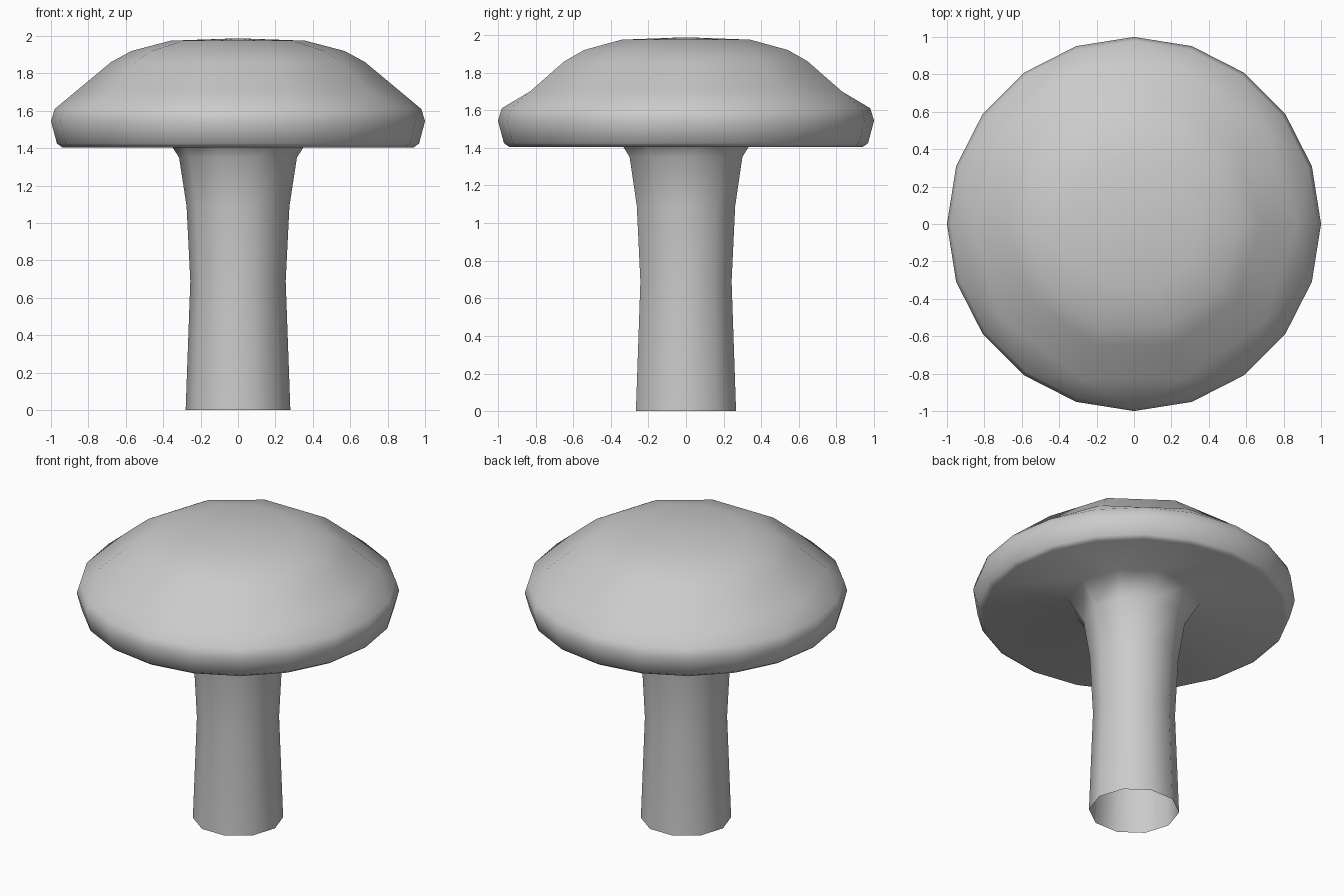
import bpy, bmesh
from math import cos, sin, tau

if "Cube" in bpy.data.objects:
    bpy.data.objects.remove(bpy.data.objects["Cube"])

# Profile from stem foot to cap top: (radius, height, sides)
PROFILE = [
    # open-ended stem with flared neck
    (0.28, 0.0, 10), (0.255, 0.69, 10), (0.275, 1.09, 10),
    (0.315, 1.35, 10), (0.41, 1.5, 10),
    # underside and rim, twice as many sides
    (0.94, 1.405, 20), (0.968, 1.425, 20), (1.0, 1.545, 20), (0.98, 1.61, 20),
    # dome
    (0.872, 1.70, 10), (0.68, 1.86, 10), (0.57, 1.92, 10), (0.36, 1.975, 10),
]


def add_ring(bm, r, z, n):
    return [bm.verts.new((r * cos(tau * i / n), r * sin(tau * i / n), z))
            for i in range(n)]


def bridge(bm, a, b):
    """Join two rings; a 10-ring meets a 20-ring with three triangles per side."""
    n, m = len(a), len(b)
    if n == m:
        for i in range(n):
            j = (i + 1) % n
            bm.faces.new((a[i], a[j], b[j], b[i]))
        return
    few, many = (a, b) if n < m else (b, a)
    k = len(few)
    for i in range(k):
        p, q = few[i], few[(i + 1) % k]
        u, v, w = many[2 * i], many[2 * i + 1], many[(2 * i + 2) % (2 * k)]
        for tri in ((p, v, u), (p, q, v), (q, w, v)):
            bm.faces.new(tri)


bm = bmesh.new()
rings = [add_ring(bm, *p) for p in PROFILE]
for lower, upper in zip(rings, rings[1:]):
    bridge(bm, lower, upper)

# Crown of the cap
apex = bm.verts.new((0, 0, 1.988))
top = rings[-1]
for i in range(len(top)):
    bm.faces.new((top[i], top[(i + 1) % len(top)], apex))

bmesh.ops.recalc_face_normals(bm, faces=bm.faces)
# The shell is open at the foot: make sure the crown faces up
bm.normal_update()
if apex.link_faces[0].normal.z < 0:
    bmesh.ops.reverse_faces(bm, faces=bm.faces)
for f in bm.faces:
    f.smooth = True

mesh = bpy.data.meshes.new("mushroom")
bm.to_mesh(mesh)
bm.free()
bpy.context.collection.objects.link(bpy.data.objects.new("mushroom", mesh))
